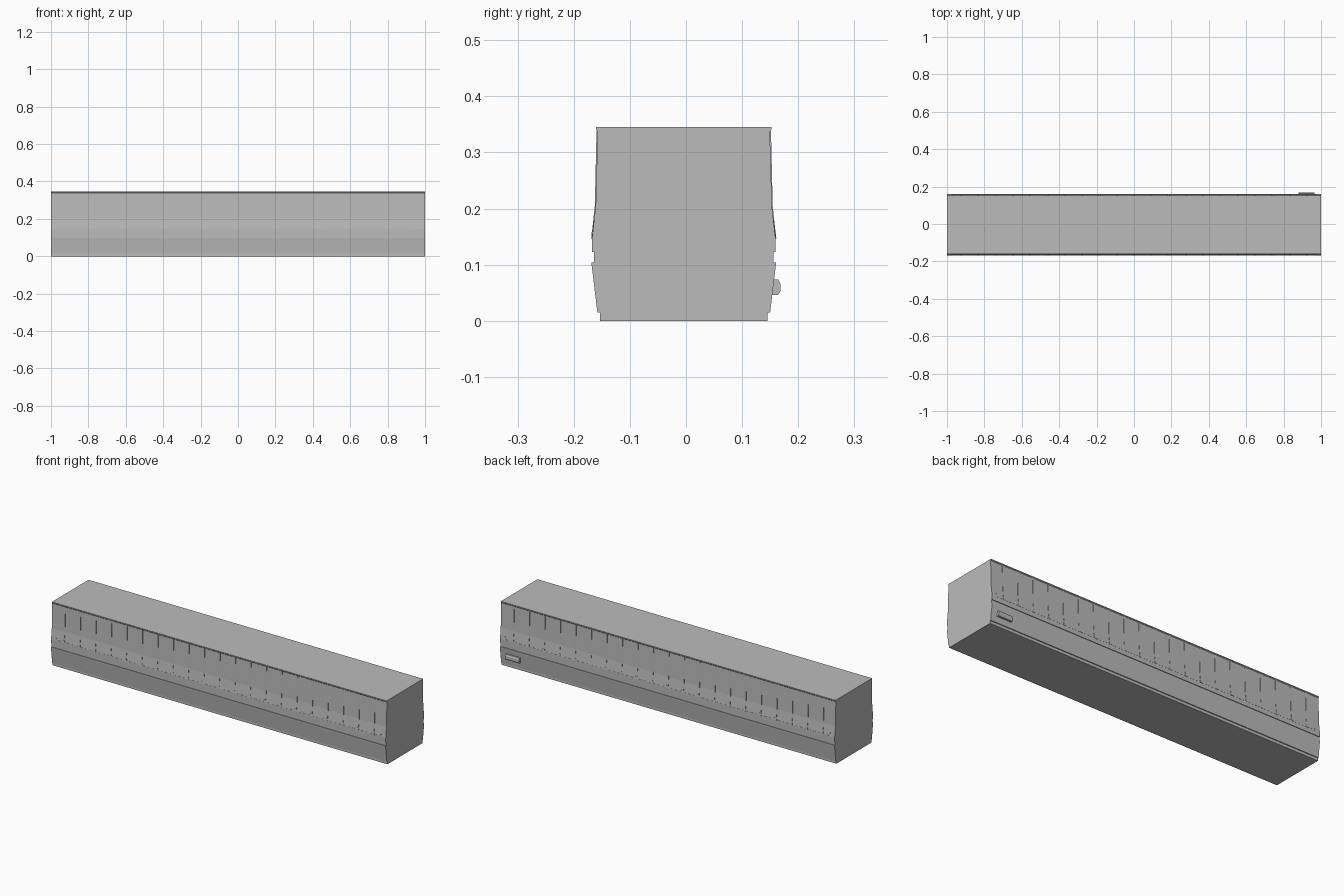
import bpy, bmesh

if "Cube" in bpy.data.objects:
    bpy.data.objects.remove(bpy.data.objects["Cube"])

def material(name, v):
    m = bpy.data.materials.new(name)
    m.diffuse_color = (v, v, v, 1)
    m.use_nodes = True
    m.node_tree.nodes["Principled BSDF"].inputs["Base Color"].default_value = m.diffuse_color
    return m

GREY = material("plain grey", 0.5)
CY = -0.004          # body centre line; the handle shifts the bounds

def make(name, bm):
    bmesh.ops.recalc_face_normals(bm, faces=bm.faces)
    me = bpy.data.meshes.new(name)
    bm.to_mesh(me)
    bm.free()
    me.materials.append(GREY)
    ob = bpy.data.objects.new(name, me)
    bpy.context.collection.objects.link(ob)
    return ob

def extrude_x(bm, pts, x0, x1):
    """Prism with a (y, z) outline running from x0 to x1."""
    a = [bm.verts.new((x0, y, z)) for y, z in pts]
    b = [bm.verts.new((x1, y, z)) for y, z in pts]
    bm.faces.new(a)
    bm.faces.new(b[::-1])
    n = len(pts)
    for i in range(n):
        j = (i + 1) % n
        bm.faces.new((a[i], b[i], b[j], a[j]))

# Body: symmetric cross-section with sill, waist groove and top lip
half = [(0.149, 0), (0.149, 0.015), (0.154, 0.015), (0.164, 0.098), (0.164, 0.104),
        (0.160, 0.104), (0.160, 0.123), (0.1635, 0.123), (0.1635, 0.146),
        (0.157, 0.205), (0.1535, 0.337), (0.156, 0.340), (0.156, 0.345)]
outline = [(CY + w, z) for w, z in half] + [(CY - w, z) for w, z in reversed(half)]
bm = bmesh.new()
extrude_x(bm, outline, -1, 1)
make("car_body", bm)

# Upright ribs, each following the side and ending in a small foot
rib = [(0.1620, 0.149), (0.1645, 0.149), (0.1585, 0.205), (0.1555, 0.338),
       (0.1520, 0.338), (0.1555, 0.205)]
foot = [(0.160, 0.147), (0.1650, 0.147), (0.1638, 0.160), (0.159, 0.160)]
trim = [(0.162, 0.147), (0.1640, 0.147), (0.1638, 0.150), (0.162, 0.150)]
post = [(0.159, 0.149), (0.1637, 0.149), (0.1605, 0.178), (0.156, 0.178)]
for side, label in ((-1, "front"), (1, "back")):
    place = lambda pts: [(CY + side * w, z) for w, z in pts]
    bm = bmesh.new()
    for i in range(-10, 11):
        x = i * 0.0925
        extrude_x(bm, place(rib), x - 0.005, x + 0.005)
        extrude_x(bm, place(foot), x - 0.007, x + 0.007)
    make(label + "_ribs", bm)
    # Thin bottom trim with short end posts
    bm = bmesh.new()
    extrude_x(bm, place(trim), -0.972, 0.972)
    for x in (-0.971, 0.971):
        extrude_x(bm, place(post), x - 0.0015, x + 0.0015)
    make(label + "_trim", bm)

# Box with a bevelled face on the back, near the right end
bm = bmesh.new()
extrude_x(bm, [(0.150, 0.046), (0.164, 0.046), (0.168, 0.052), (0.168, 0.066),
               (0.164, 0.074), (0.150, 0.074)], 0.88, 0.965)
make("back_box", bm)
